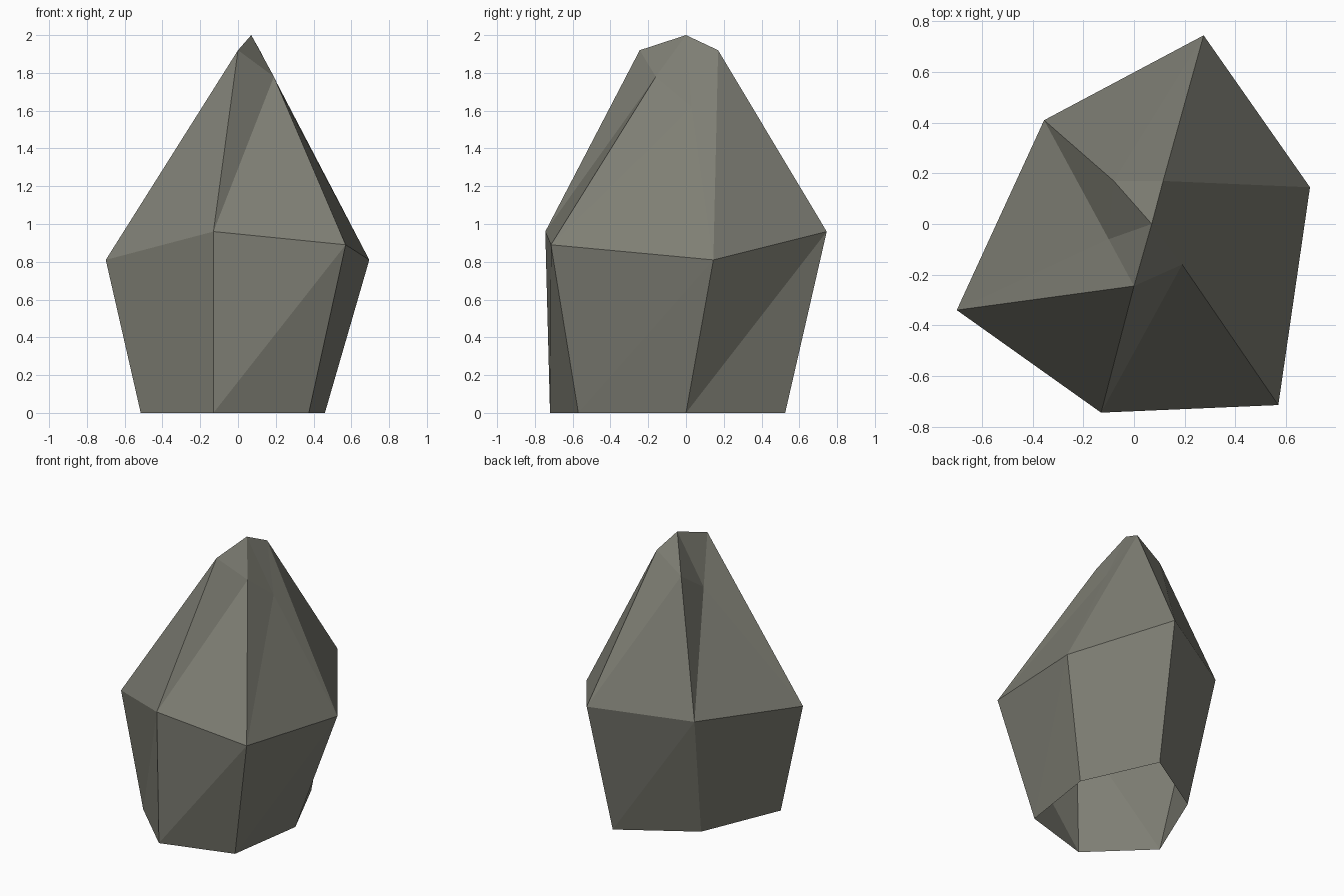
import bpy, bmesh

if "Cube" in bpy.data.objects:
    bpy.data.objects.remove(bpy.data.objects["Cube"])

# Cross-sections of the boulder: six corners each, anticlockwise from the left
base = [(-.515, -.35), (-.13, -.72), (.375, -.57), (.46, 0), (.22, .525), (-.275, .22)]
waist = [(-.70, -.34), (-.13, -.745), (.57, -.715), (.695, .145), (.275, .745), (-.355, .41)]
crown = [(-.10, -.06), (0, -.245), (.19, -.16), (.265, .03), (.115, .17), (-.08, .17)]
steps = [.81, .96, .89]          # corner heights repeat every three corners

bm = bmesh.new()


def ring(points, factor):
    return [bm.verts.new((x, y, steps[i % 3] * factor)) for i, (x, y) in enumerate(points)]


rings = [ring(base, 0), ring(waist, 1), ring(crown, 2)]

# Faceted walls, open underneath
for low, high in zip(rings, rings[1:]):
    for i in range(6):
        j = (i + 1) % 6
        bm.faces.new((low[i], low[j], high[j]))
        bm.faces.new((low[i], high[j], high[i]))

# Pointed cap
apex = bm.verts.new((.07, 0, 2))
for i in range(6):
    bm.faces.new((rings[2][i], rings[2][(i + 1) % 6], apex))

mesh = bpy.data.meshes.new("boulder")
bm.to_mesh(mesh)
bm.free()

# Stone colour
stone = bpy.data.materials.new("grey stone")
stone.diffuse_color = (.21, .21, .175, 1)
stone.use_nodes = True
stone.node_tree.nodes["Principled BSDF"].inputs["Base Color"].default_value = stone.diffuse_color
mesh.materials.append(stone)
bpy.context.collection.objects.link(bpy.data.objects.new("boulder", mesh))
